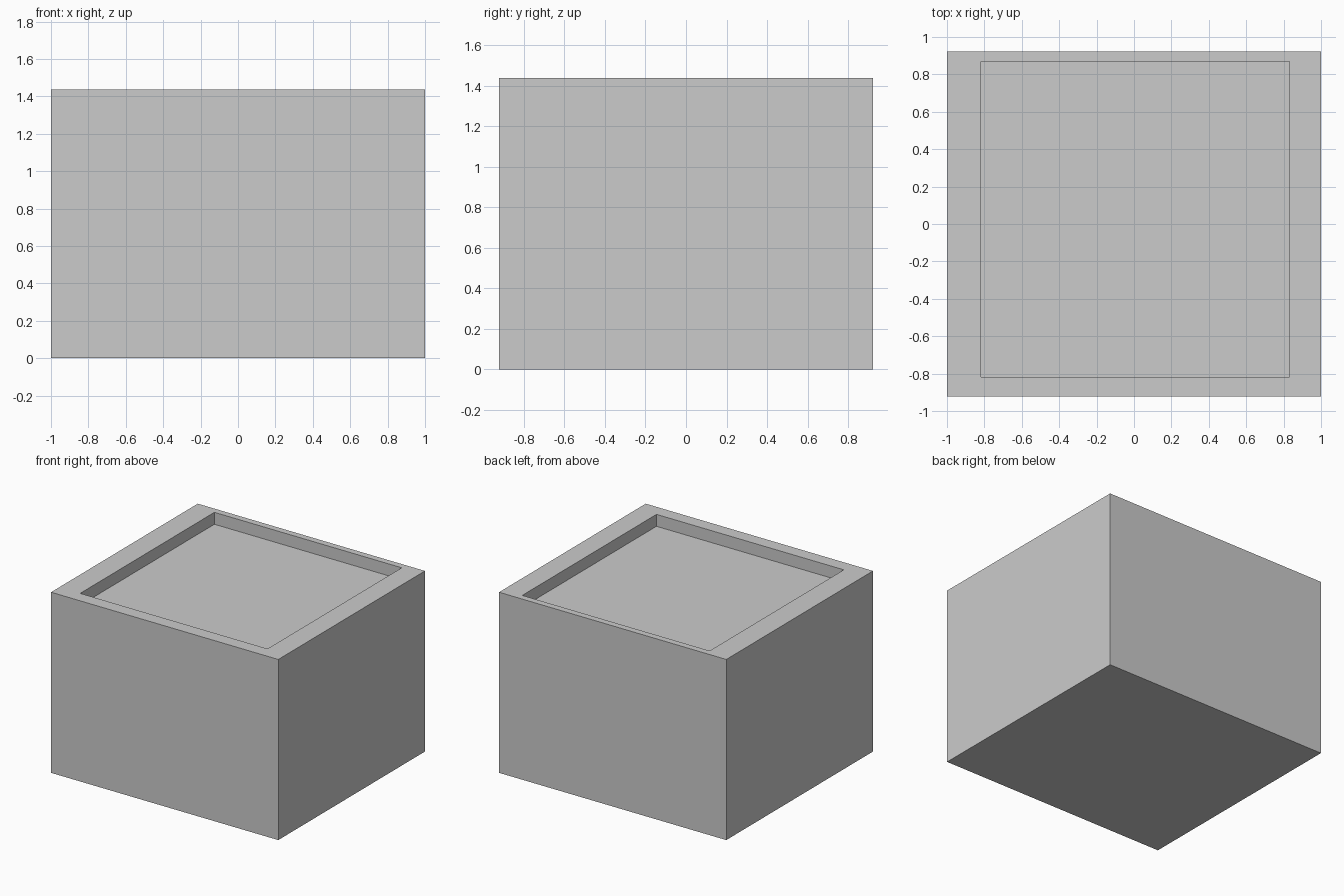
import bpy, bmesh

if "Cube" in bpy.data.objects:
    bpy.data.objects.remove(bpy.data.objects["Cube"])

HALF_X, HALF_Y, HEIGHT = 1.0, 0.922, 1.437
REC_X, REC_Y, DEPTH = (-0.817, 0.832), (-0.817, 0.87), 0.095

# Solid box body
bm = bmesh.new()
bmesh.ops.create_cube(bm, size=2)
for v in bm.verts:
    v.co = (v.co.x * HALF_X, v.co.y * HALF_Y, HEIGHT if v.co.z > 0 else 0)
bm.normal_update()
top = max(bm.faces, key=lambda f: f.calc_center_median().z)

# Rim: inset the top, then shift it to the off-centre recess outline
bmesh.ops.inset_region(bm, faces=[top], thickness=0.1)
for v in top.verts:
    v.co.x = REC_X[v.co.x > 0]
    v.co.y = REC_Y[v.co.y > 0]

# Shallow recess with vertical walls: a zero-thickness inset pushed down
bmesh.ops.inset_region(bm, faces=[top], thickness=0)
for v in top.verts:
    v.co.z = HEIGHT - DEPTH
bmesh.ops.recalc_face_normals(bm, faces=bm.faces)

mesh = bpy.data.meshes.new("box_with_recessed_top")
bm.to_mesh(mesh)
bm.free()
bpy.context.collection.objects.link(bpy.data.objects.new("box_with_recessed_top", mesh))
